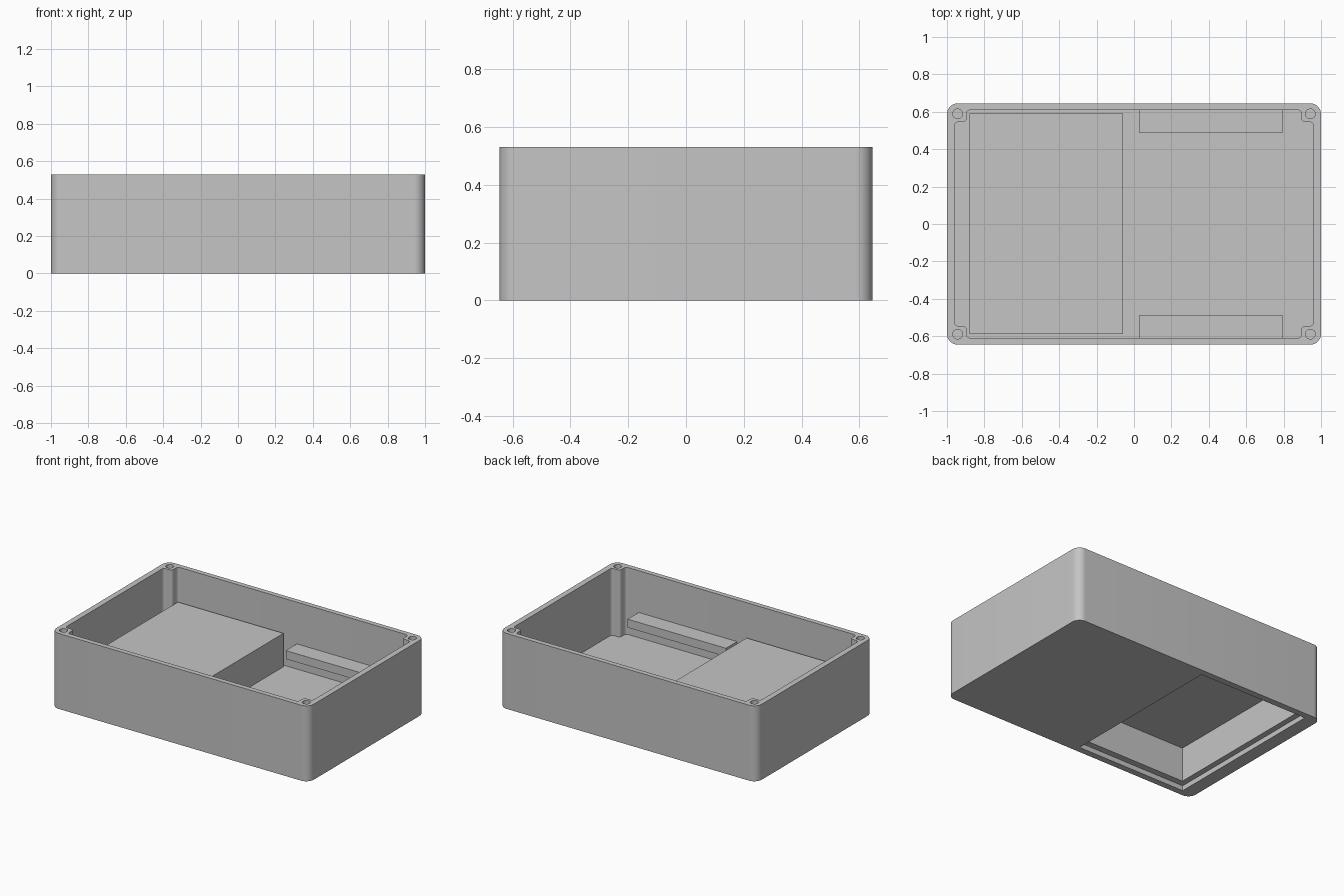
import bpy, bmesh, math
from mathutils import Vector

cube = bpy.data.objects.get("Cube")
if cube:
    bpy.data.objects.remove(cube, do_unlink=True)

grey = bpy.data.materials.new("light_grey_plastic")
grey.use_nodes = True
COLOUR = (0.56, 0.56, 0.56, 1)
grey.diffuse_color = COLOUR
grey.node_tree.nodes["Principled BSDF"].inputs["Base Color"].default_value = COLOUR


def rounded(points, radius, steps=8):
    """Replace every right-angled corner of an outline with an arc."""
    out = []
    for i, p in enumerate(points):
        p = Vector(p)
        a = (Vector(points[i - 1]) - p).normalized() * radius
        b = (Vector(points[(i + 1) % len(points)]) - p).normalized() * radius
        centre = p + a + b
        for k in range(steps + 1):
            t = k / steps * math.pi / 2
            out.append(centre - b * math.cos(t) - a * math.sin(t))
    return out


def rect(x0, x1, y0, y1):
    return [(x0, y0), (x1, y0), (x1, y1), (x0, y1)]


def prism(name, outline, z0, z1):
    """Extrude a flat outline from z0 to z1."""
    bm = bmesh.new()
    face = bm.faces.new([bm.verts.new((p[0], p[1], z0)) for p in outline])
    top = bmesh.ops.extrude_face_region(bm, geom=[face])["geom"]
    moved = [v for v in top if isinstance(v, bmesh.types.BMVert)]
    bmesh.ops.translate(bm, verts=moved, vec=(0, 0, z1 - z0))
    bmesh.ops.recalc_face_normals(bm, faces=bm.faces)
    mesh = bpy.data.meshes.new(name)
    bm.to_mesh(mesh)
    bm.free()
    mesh.materials.append(grey)
    obj = bpy.data.objects.new(name, mesh)
    bpy.context.collection.objects.link(obj)
    return obj


def activate(obj):
    bpy.ops.object.select_all(action='DESELECT')
    obj.select_set(True)
    bpy.context.view_layer.objects.active = obj


def cut(target, outline, z0, z1):
    """Subtract an extruded outline from the target."""
    cutter = prism("cutter", outline, z0, z1)
    cutter.hide_render = True
    mod = target.modifiers.new("cut", 'BOOLEAN')
    mod.operation = 'DIFFERENCE'
    mod.solver = 'EXACT'
    mod.object = cutter
    activate(target)
    bpy.ops.object.modifier_apply(modifier=mod.name)
    bpy.data.objects.remove(cutter, do_unlink=True)


HEIGHT, FLOOR = 0.53, 0.06
WALL_X, WALL_Y = 0.96, 0.61      # inner wall faces
BOSS_X, BOSS_Y = 0.895, 0.545    # inner faces of the corner bosses
CORNERS = [(1, 1), (-1, 1), (-1, -1), (1, -1)]

# Case: rounded block hollowed out around four screw bosses
case = prism("case", rounded(rect(-1, 1, -0.645, 0.645), 0.058, 12), 0, HEIGHT)
cavity = []
for sx, sy in CORNERS:
    notch = [(WALL_X, BOSS_Y), (BOSS_X, BOSS_Y), (BOSS_X, WALL_Y)]
    if sx * sy < 0:
        notch.reverse()
    cavity += [(sx * x, sy * y) for x, y in notch]
cut(case, rounded(cavity, 0.02), FLOOR, HEIGHT + 0.1)

# Screw holes
for sx, sy in CORNERS:
    circle = [(sx * 0.943 + 0.026 * math.cos(a), sy * 0.589 + 0.026 * math.sin(a))
              for a in (k * math.tau / 32 for k in range(32))]
    cut(case, circle, 0.15, HEIGHT + 0.1)

# Compartment opened from below, with a shallow recess for its lid
pocket = rect(-0.865, -0.075, -0.555, 0.555)
cut(case, rect(-0.905, -0.055, -0.6, 0.6), -0.1, 0.035)
cut(case, pocket, -0.1, 0.2)
compartment = prism("compartment", rect(-0.88, -0.06, -0.587, 0.59), 0.048, 0.295)
cut(compartment, pocket, -0.1, 0.275)

# Support ledges on the long walls
for name, side in (("front_ledge", -1), ("back_ledge", 1)):
    y0, y1 = sorted((side * 0.487, side * 0.625))
    prism(name, rect(0.03, 0.795, y0, y1), 0.178, 0.237)

# Smooth the rounded walls while keeping the edges crisp
activate(case)
bpy.ops.object.shade_smooth_by_angle(angle=math.radians(30))
